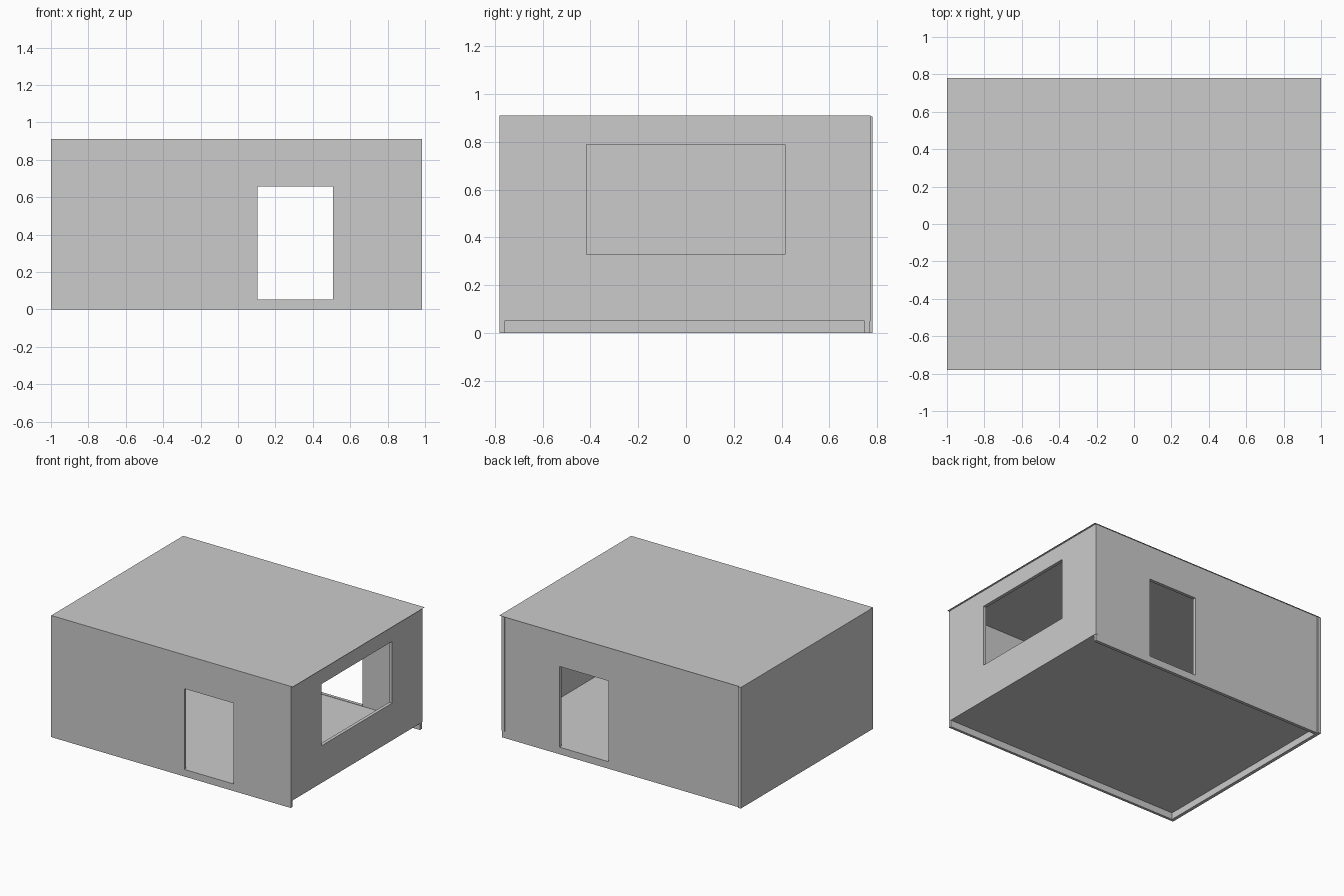
import bpy, bmesh

if "Cube" in bpy.data.objects:
    bpy.data.objects.remove(bpy.data.objects["Cube"])


def finish(bm, name):
    bmesh.ops.recalc_face_normals(bm, faces=bm.faces)
    mesh = bpy.data.meshes.new(name)
    bm.to_mesh(mesh)
    bm.free()
    obj = bpy.data.objects.new(name, mesh)
    bpy.context.collection.objects.link(obj)
    return obj


def rect(a0, a1, b0, b1):
    return [(a0, b0), (a1, b0), (a1, b1), (a0, b1)]


def wall(name, axis, inner, outer, outline, opening=None):
    """Upright slab across the given axis, with an optional rectangular opening."""
    bm = bmesh.new()

    def ring(points, d):
        return [bm.verts.new((d, u, z) if axis == 'x' else (u, d, z)) for u, z in points]

    def bridge(r, s):
        for i in range(4):
            j = (i + 1) % 4
            bm.faces.new((r[i], r[j], s[j], s[i]))

    a, b = ring(rect(*outline), inner), ring(rect(*outline), outer)
    bridge(a, b)
    if opening:
        c, d = ring(rect(*opening), inner), ring(rect(*opening), outer)
        bridge(a, c)
        bridge(c, d)
        bridge(d, b)
    else:
        bm.faces.new(a)
        bm.faces.new(b)
    return finish(bm, name)


def sheet(name, x0, x1, y0, y1, z):
    bm = bmesh.new()
    face = bm.faces.new([bm.verts.new((x, y, z)) for x, y in rect(x0, x1, y0, y1)])
    obj = finish(bm, name)
    return obj


TOP = 0.91
FLOOR = 0.05
DOOR = (0.103, 0.507, 0.053, 0.657)
WINDOW = (-0.417, 0.415, 0.328, 0.79)

# Front and back walls with aligned doorways
wall("front_wall", 'y', -0.76, -0.78, (-1.0, 0.983, 0, TOP), DOOR)
wall("back_wall", 'y', 0.747, 0.771, (-0.975, 0.983, 0, TOP), DOOR)

# Solid left wall, reaching slightly past the back wall
wall("left_wall", 'x', -0.975, -1.0, (-0.76, 0.78, 0, TOP - 0.004))

# Right wall with a wide window, standing on the floor level
wall("right_wall", 'x', 0.96, 0.985, (-0.76, 0.772, FLOOR, TOP), WINDOW)

# Thin floor and roof sheets
sheet("floor", -0.995, 0.985, -0.775, 0.77, FLOOR)
sheet("roof", -1.0, 1.0, -0.78, 0.78, TOP)
